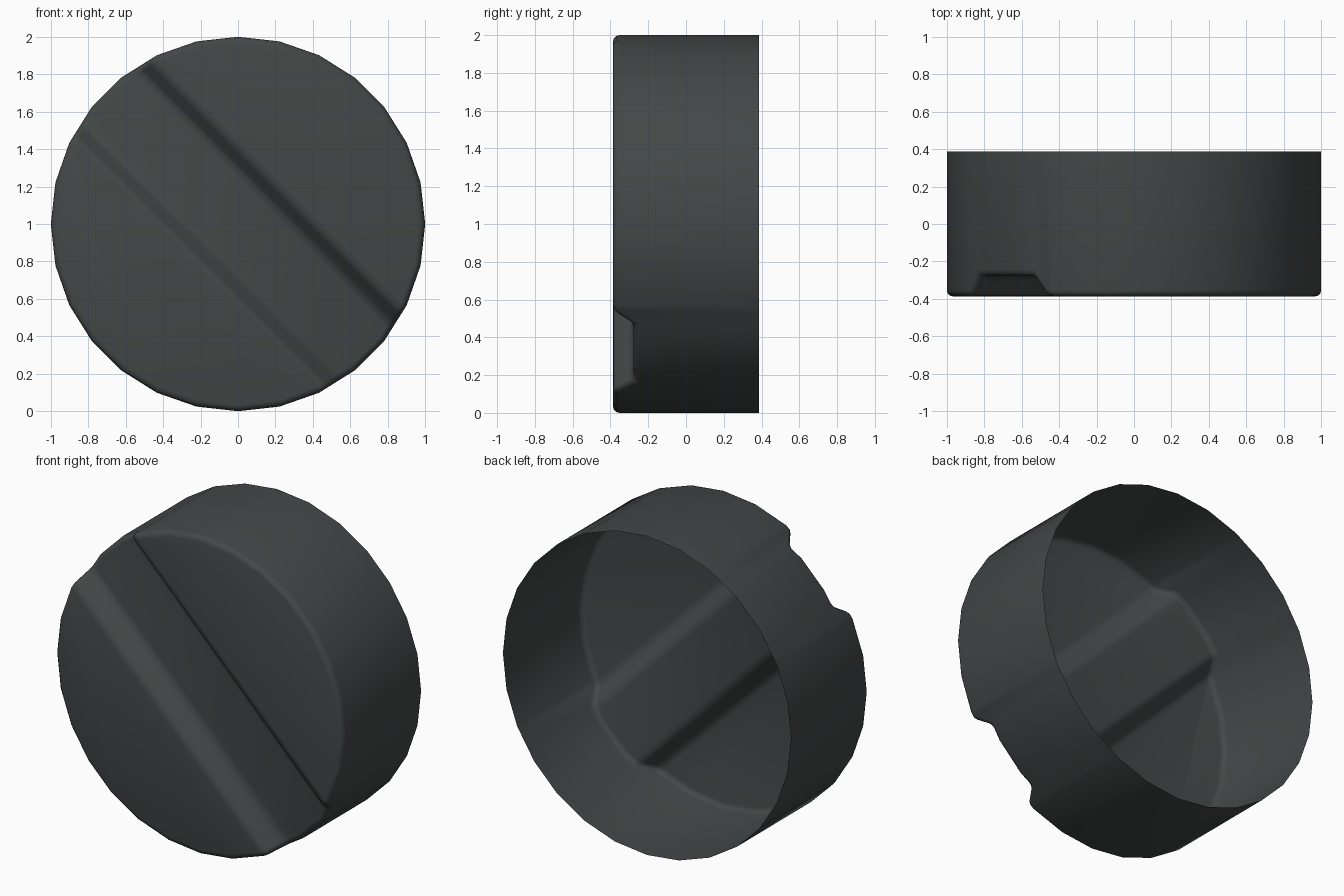
import bpy, bmesh, math
from mathutils import Vector

if "Cube" in bpy.data.objects:
    bpy.data.objects.remove(bpy.data.objects["Cube"])

R, HALF, SIDES = 1.0, 0.387, 28
SLOT_TOP, SLOT_FLOOR, DEPTH = 0.285, 0.205, 0.11
across = Vector((1, 0, 1)).normalized()   # direction across the diagonal slot
centre = Vector((0, 0, 1))

bm = bmesh.new()

# Front disc
ring = [bm.verts.new((R * math.sin(2 * math.pi * i / SIDES), -HALF,
                      1 + R * math.cos(2 * math.pi * i / SIDES))) for i in range(SIDES)]
bm.faces.new(ring)

# Cut the slot lines, then sink the floor
for off in (-SLOT_TOP, -SLOT_FLOOR, SLOT_FLOOR, SLOT_TOP):
    bmesh.ops.bisect_plane(bm, geom=bm.verts[:] + bm.edges[:] + bm.faces[:],
                           plane_co=centre + across * off, plane_no=across)
for v in bm.verts:
    if abs((v.co - centre).dot(across)) < SLOT_FLOOR + 0.005:
        v.co.y += DEPTH

# Side wall, open at the back
rim = [e for e in bm.edges if e.is_boundary]
slot = [e for e in bm.edges if not e.is_boundary]
ext = bmesh.ops.extrude_edge_only(bm, edges=rim)
for v in ext["geom"]:
    if isinstance(v, bmesh.types.BMVert):
        v.co.y = HALF
bmesh.ops.recalc_face_normals(bm, faces=bm.faces[:])
front = max(bm.faces, key=lambda f: abs(f.normal.y) * f.calc_area())
if front.normal.y > 0:
    bmesh.ops.reverse_faces(bm, faces=bm.faces[:])

# Round the rim and the slot edges
bmesh.ops.bevel(bm, geom=rim + slot, offset=0.04, offset_type='OFFSET', segments=3,
                profile=0.5, affect='EDGES', clamp_overlap=True)

mesh = bpy.data.meshes.new("slotted_cap")
bm.to_mesh(mesh)
bm.free()
cap = bpy.data.objects.new("slotted_cap", mesh)
bpy.context.collection.objects.link(cap)

mat = bpy.data.materials.new("dark grey")
mat.diffuse_color = (0.055, 0.064, 0.063, 1)
mat.use_nodes = True
mat.node_tree.nodes["Principled BSDF"].inputs["Base Color"].default_value = mat.diffuse_color
mesh.materials.append(mat)

bpy.context.view_layer.objects.active = cap
cap.select_set(True)
bpy.ops.object.shade_smooth_by_angle(angle=math.radians(40))
